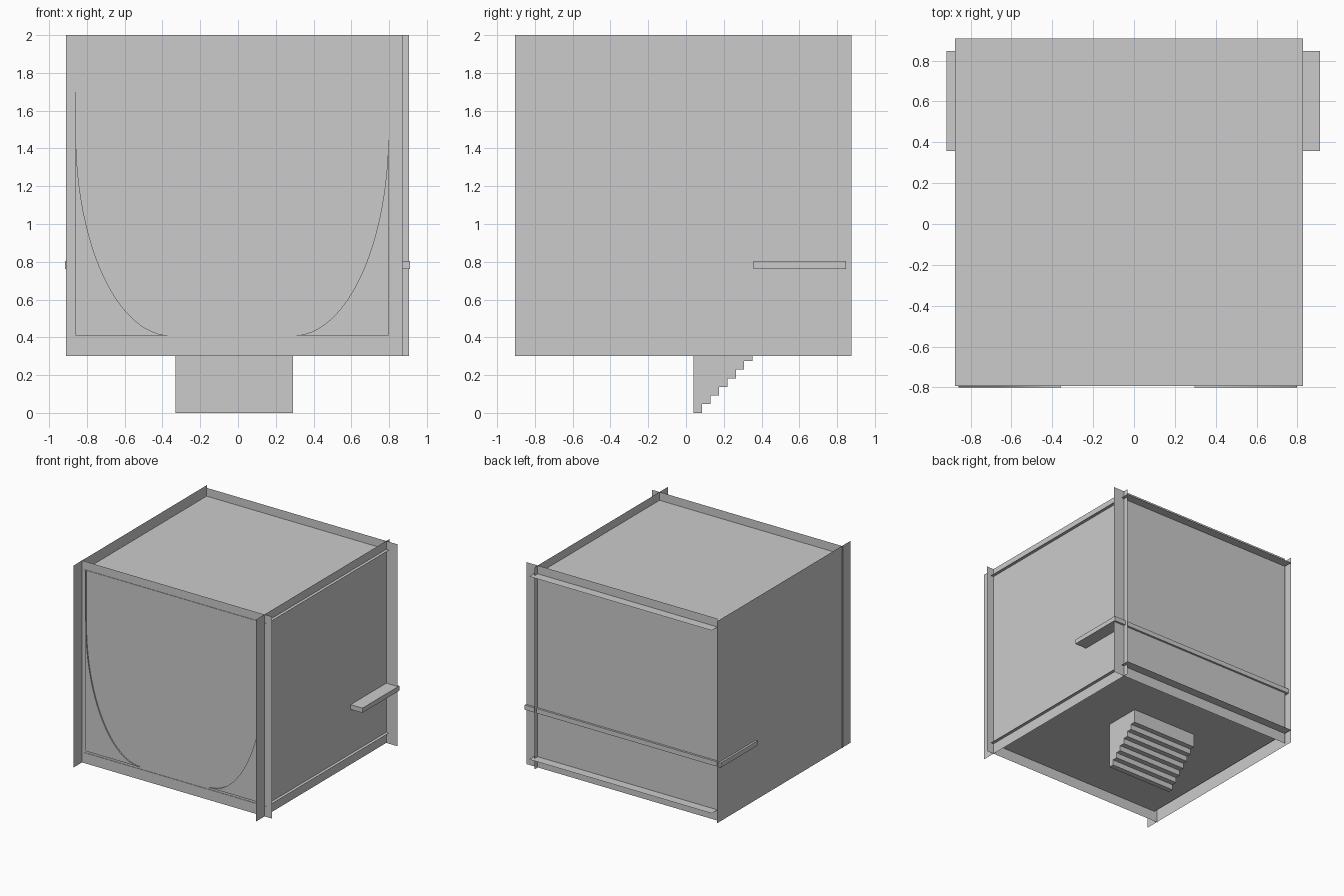
import bpy
import bmesh
import math

cube = bpy.data.objects.get("Cube")
if cube:
    bpy.data.objects.remove(cube, do_unlink=True)

grey = bpy.data.materials.new("plain grey")
grey.use_nodes = True
grey.diffuse_color = (0.6, 0.6, 0.6, 1)
grey.node_tree.nodes["Principled BSDF"].inputs["Base Color"].default_value = (0.6, 0.6, 0.6, 1)


def finish(name, bm):
    mesh = bpy.data.meshes.new(name)
    bm.to_mesh(mesh)
    bm.free()
    mesh.materials.append(grey)
    obj = bpy.data.objects.new(name, mesh)
    bpy.context.scene.collection.objects.link(obj)
    return obj


def sheet(name, corners):
    """A flat panel without thickness."""
    bm = bmesh.new()
    bm.faces.new([bm.verts.new(c) for c in corners])
    return finish(name, bm)


def prism(name, points, axis, start, end):
    """Extrude a profile along x (points are y, z) or y (points are x, z)."""
    bm = bmesh.new()
    place = (lambda a, b: (start, a, b)) if axis == "x" else (lambda a, b: (a, start, b))
    face = bm.faces.new([bm.verts.new(place(a, b)) for a, b in points])
    moved = bmesh.ops.extrude_face_region(bm, geom=[face])["geom"]
    shift = (end - start, 0, 0) if axis == "x" else (0, end - start, 0)
    bmesh.ops.translate(bm, vec=shift, verts=[v for v in moved if isinstance(v, bmesh.types.BMVert)])
    bmesh.ops.recalc_face_normals(bm, faces=bm.faces)
    return finish(name, bm)


BOTTOM, TOP = 0.30, 2.0
FLOOR, CEILING = 0.39, 1.93

# Overlapping wall panels
for name, y, x0, x1 in (("front_wall", -0.79, -0.91, 0.87), ("back_wall", 0.83, -0.875, 0.905)):
    sheet(name, [(x0, y, BOTTOM), (x1, y, BOTTOM), (x1, y, TOP), (x0, y, TOP)])
for name, x in (("left_wall", 0.80), ("right_wall", -0.90)):
    sheet(name, [(x, -0.905, BOTTOM), (x, 0.875, BOTTOM), (x, 0.875, TOP), (x, -0.905, TOP)])

# Floor and ceiling panels, which poke out past the back and left walls
for name, z in (("floor", FLOOR), ("ceiling", CEILING)):
    sheet(name, [(-0.875, -0.794, z), (0.826, -0.794, z), (0.826, 0.907, z), (-0.875, 0.907, z)])

# Curved ramps in the lower corners of the room
for name, wall, side in (("right_ramp", -0.86, 1), ("left_ramp", 0.798, -1)):
    profile = [(wall, 0.41), (wall, CEILING)]
    for i in range(25):
        t = math.pi / 2 * i / 24
        profile.append((wall + side * (0.002 + 0.5 * (1 - math.cos(t))), 1.48 - 1.07 * math.sin(t)))
    ramp = prism(name, profile, "y", -0.80, 0.82)
    bpy.ops.object.select_all(action="DESELECT")
    ramp.select_set(True)
    bpy.context.view_layer.objects.active = ramp
    bpy.ops.object.shade_smooth_by_angle()

# Shelf that runs through the room and shows on three sides
prism("shelf", [(0.357, 0.763), (0.847, 0.763), (0.847, 0.803), (0.357, 0.803)], "x", -0.917, 0.91)

# Stairs hanging below the floor
steps = 7
run, rise = 0.0447, 0.0458
stairs = [(0.04, FLOOR), (0.04, 0)]
for i in range(steps):
    y = 0.04 + run * (i + 1)
    stairs.append((y, rise * i))
    stairs.append((y, rise * (i + 1) if i < steps - 1 else FLOOR))
prism("stairs", stairs, "x", -0.33, 0.29)
